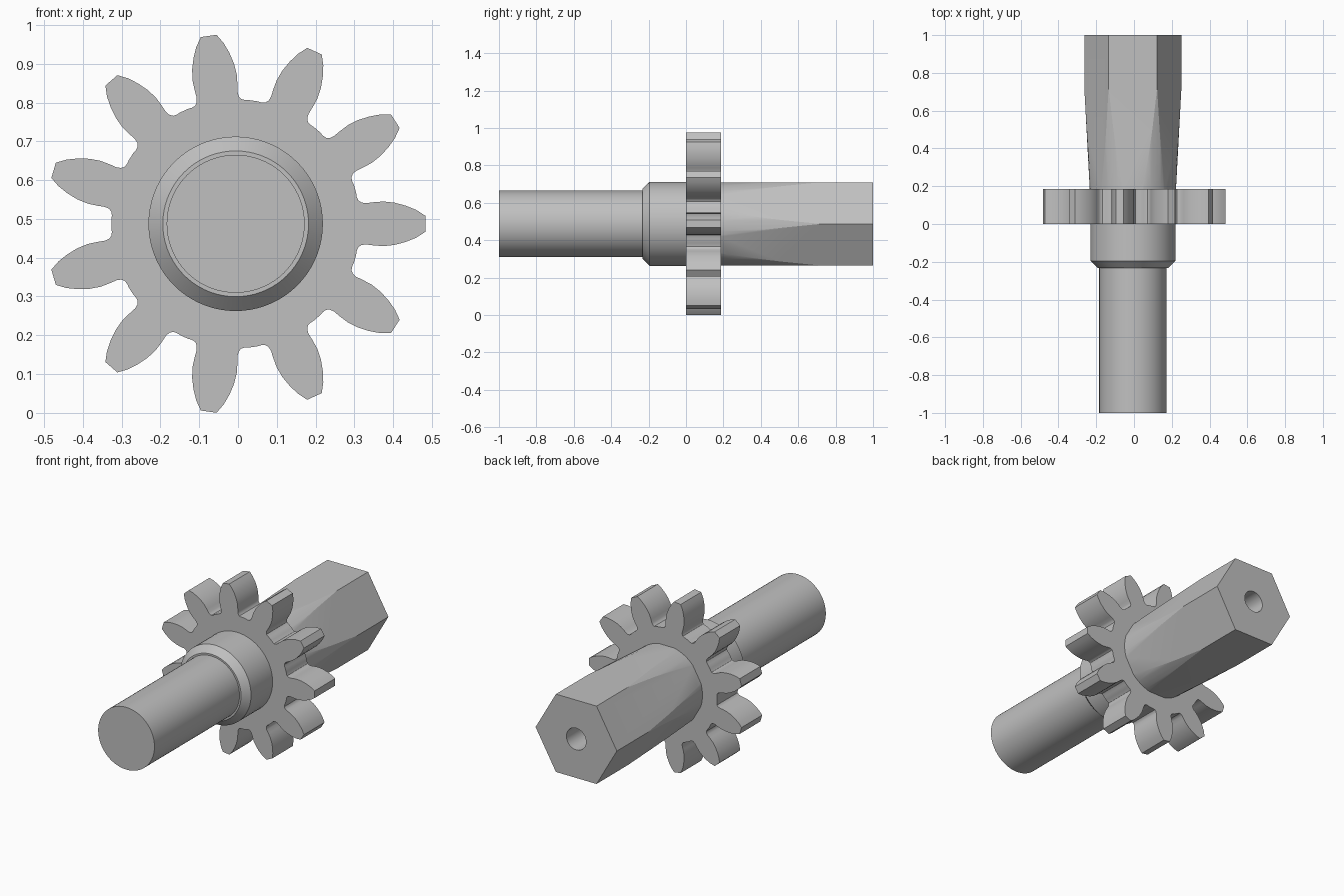
import bpy, bmesh
from math import cos, sin, radians, tau, pi
from mathutils import Vector

if "Cube" in bpy.data.objects:
    bpy.data.objects.remove(bpy.data.objects["Cube"])

CX, CZ = -0.006, 0.4875      # axis of the part, running along y
SEGMENTS = 72

steel = bpy.data.materials.new("plain_grey_steel")
steel.use_nodes = True
GREY = (0.53, 0.53, 0.53, 1)
steel.diffuse_color = GREY
steel.node_tree.nodes["Principled BSDF"].inputs["Base Color"].default_value = GREY


def polar(r, angle, y):
    return Vector((CX + r * cos(angle), y, CZ + r * sin(angle)))


def finish(bm, name, smooth_angle):
    bmesh.ops.recalc_face_normals(bm, faces=bm.faces)
    mesh = bpy.data.meshes.new(name)
    bm.to_mesh(mesh)
    bm.free()
    mesh.materials.append(steel)
    obj = bpy.data.objects.new(name, mesh)
    bpy.context.collection.objects.link(obj)
    bpy.ops.object.select_all(action='DESELECT')
    obj.select_set(True)
    bpy.context.view_layer.objects.active = obj
    bpy.ops.object.shade_smooth_by_angle(angle=radians(smooth_angle))
    return obj


def loft(sections):
    """Bridge closed rings of points and cap both ends."""
    bm = bmesh.new()
    rings = [[bm.verts.new(p) for p in section] for section in sections]
    for a, b in zip(rings, rings[1:]):
        for i in range(len(a)):
            j = (i + 1) % len(a)
            bm.faces.new((a[i], a[j], b[j], b[i]))
    bm.faces.new(rings[0])
    bm.faces.new(rings[-1])
    return bm


def lathe(profile):
    return loft([[polar(r, tau * i / SEGMENTS, y) for i in range(SEGMENTS)]
                 for r, y in profile])


# Plain round shaft at the front
finish(lathe([(0.178, -1), (0.178, 0.05)]), "front_shaft", 30)

# Chamfered collar in front of the gear
finish(lathe([(0.188, -0.232), (0.225, -0.195), (0.225, 0.05)]), "collar", 30)

# Gear: half a tooth as (radius, degrees from tooth centre), mirrored and repeated
TEETH = 11
half_tooth = [(0.490, 2.4), (0.467, 4.4), (0.441, 6.1), (0.413, 7.6),
              (0.385, 8.6), (0.360, 8.9), (0.340, 9.0), (0.329, 9.6),
              (0.322, 10.8), (0.320, 12.6), (0.321, 14.5)]
tooth = [(r, -a) for r, a in reversed(half_tooth)] + half_tooth
outline = [(r, radians(a) + tau * t / TEETH) for t in range(TEETH) for r, a in tooth]
finish(loft([[polar(r, a, y) for r, a in outline] for y in (0, 0.186)]), "gear", 30)

# Rear shaft: a tapered round bar with a blind centre hole, milled to six flats
APOTHEM = 0.2225
bm = lathe([(0.228, 0.18), (0.272, 1), (0.062, 1), (0.062, 0.7)])
for k in range(6):
    angle = pi / 6 + k * pi / 3
    cut = bmesh.ops.bisect_plane(
        bm, geom=bm.verts[:] + bm.edges[:] + bm.faces[:], dist=1e-6,
        plane_co=polar(APOTHEM, angle, 0),
        plane_no=(cos(angle), 0, sin(angle)), clear_outer=True)
    rim = [e for e in cut["geom_cut"] if isinstance(e, bmesh.types.BMEdge)]
    bmesh.ops.holes_fill(bm, edges=rim, sides=0)
finish(bm, "hexagonal_shaft", 20)
